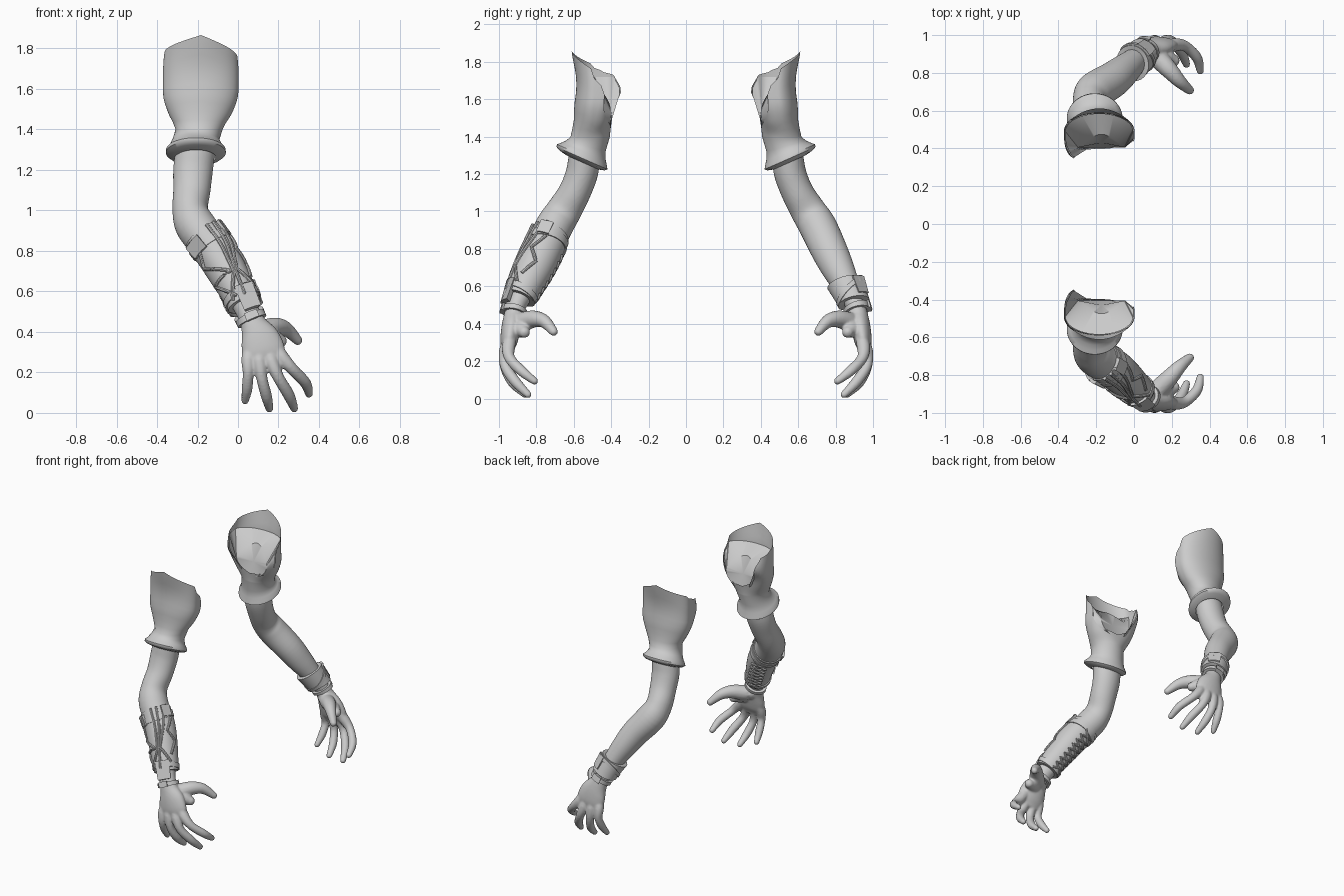
import bpy, bmesh, math
from mathutils import Vector

if "Cube" in bpy.data.objects:
    bpy.data.objects.remove(bpy.data.objects["Cube"])

grey = bpy.data.materials.new("plain_grey")
grey.use_nodes = True
grey.diffuse_color = (0.6, 0.6, 0.6, 1)
grey.node_tree.nodes["Principled BSDF"].inputs["Base Color"].default_value = (0.6, 0.6, 0.6, 1)

# Arm sections from shoulder to knuckles: x, y, z, half width, half depth
ARM = [(-.195, -.51, 1.42, .10, .085), (-.21, -.54, 1.3, .098, .085), (-.222, -.558, 1.2, .098, .086),
       (-.228, -.597, 1.1, .092, .086), (-.236, -.655, 1.0, .088, .094), (-.207, -.705, .92, .1, .1),
       (-.115, -.762, .8, .094, .097), (-.055, -.81, .7, .083, .088), (.0, -.86, .6, .068, .07),
       (.048, -.905, .5, .058, .052), (.075, -.922, .44, .064, .052), (.107, -.936, .37, .096, .052),
       (.128, -.948, .3, .106, .045), (.137, -.955, .255, .09, .03)]

# Digits and the web of the thumb: x, y, z, radius
DIGITS = [
    [(.06, -.935, .33, .03), (.05, -.958, .265, .034), (.05, -.965, .195, .027), (.045, -.93, .12, .027), (.035, -.885, .06, .019)],
    [(.10, -.935, .33, .03), (.105, -.963, .26, .036), (.118, -.967, .17, .028), (.14, -.925, .085, .028), (.155, -.858, .021, .02)],
    [(.14, -.935, .33, .03), (.163, -.963, .26, .036), (.2, -.966, .175, .029), (.25, -.912, .09, .029), (.278, -.845, .021, .02)],
    [(.17, -.93, .35, .03), (.212, -.948, .28, .036), (.27, -.942, .215, .029), (.333, -.88, .148, .028), (.351, -.81, .093, .02)],
    [(.08, -.91, .41, .045), (.135, -.868, .412, .052), (.19, -.812, .425, .046), (.24, -.757, .412, .036), (.295, -.708, .358, .024)],
    [(.12, -.92, .38, .045), (.17, -.885, .37, .045), (.21, -.865, .355, .032)]]


def sample(st, t):
    """Smooth spline through the stations, t counted in stations."""
    i = max(0, min(int(t), len(st) - 2))
    f = t - i
    p = [st[max(0, min(i + k, len(st) - 1))] for k in (-1, 0, 1, 2)]
    return [.5 * (2 * b + (c - a) * f + (2 * a - 5 * b + 4 * c - d) * f * f + (3 * b - a - 3 * c + d) * f ** 3)
            for a, b, c, d in zip(*p)]


def on_tube(st, t, ang, off=0.0):
    """Point on a tube: angle 0 is +x, 90 degrees is the outer side."""
    s = sample(st, t)
    e = .05
    tan = Vector(sample(st, min(t + e, len(st) - 1))[:3]) - Vector(sample(st, max(t - e, 0))[:3])
    tan.normalize()
    ref = Vector((1, 0, 0)) if abs(tan.x) < .8 else Vector((0, 0, 1))
    u = (ref - tan * ref.dot(tan)).normalized()
    v = tan.cross(u)
    return Vector(s[:3]) + u * math.cos(ang) * (s[3] + off) + v * math.sin(ang) * (s[-1] + off)


def angles(n):
    return [2 * math.pi * k / n for k in range(n)]


def loft(bm, rings, caps=True):
    vr = [[bm.verts.new(p) for p in r] for r in rings]
    n = len(vr[0])
    for r0, r1 in zip(vr, vr[1:]):
        for k in range(n):
            bm.faces.new((r0[k], r0[(k + 1) % n], r1[(k + 1) % n], r1[k]))
    if caps:
        bm.faces.new(vr[0][::-1])
        bm.faces.new(vr[-1])
    return vr


def finish(bm, name, side, smooth=40):
    """Place the mesh on one side: 1 keeps the front, -1 mirrors to the back."""
    for v in bm.verts:
        v.co.y *= side
    bmesh.ops.recalc_face_normals(bm, faces=bm.faces)
    me = bpy.data.meshes.new(name)
    bm.to_mesh(me)
    bm.free()
    me.materials.append(grey)
    ob = bpy.data.objects.new(name, me)
    bpy.context.scene.collection.objects.link(ob)
    bpy.ops.object.select_all(action='DESELECT')
    ob.select_set(True)
    bpy.context.view_layer.objects.active = ob
    bpy.ops.object.shade_smooth_by_angle(angle=math.radians(smooth))
    return ob


def skin(name, side):
    bm = bmesh.new()
    for st, n, steps in [(ARM, 32, 5)] + [(d, 14, 5) for d in DIGITS]:
        last = len(st) - 1
        rings = [[on_tube(st, i / steps, a) for a in angles(n)] for i in range(last * steps + 1)]
        # rounded end
        tip = Vector(st[-1][:3])
        tan = (tip - Vector(sample(st, last - .1)[:3])).normalized()
        for q in (.35, .7, .95):
            rings.append([tip + (p - tip) * math.sqrt(1 - q * q) + tan * q * st[-1][-1] for p in rings[last * steps]])
        loft(bm, rings)
    ob = finish(bm, name, side, 180)
    rm = ob.modifiers.new("blend", 'REMESH')
    rm.mode, rm.voxel_size, rm.use_smooth_shade = 'VOXEL', .0075, True
    sm = ob.modifiers.new("soften", 'SMOOTH')
    sm.factor, sm.iterations = .5, 4


def band(name, side, t0, t1, off0, off1, wave=0.0):
    """Closed band wrapped round the arm with square edges."""
    bm = bmesh.new()
    spans = max(2, int((t1 - t0) * 5))
    prof = [(t0, -.01)] + [(t0 + (t1 - t0) * i / spans, off0 + (off1 - off0) * i / spans) for i in range(spans + 1)] + [(t1, -.01)]
    loft(bm, [[on_tube(ARM, t + wave * math.sin(a), a, o) for a in angles(40)] for t, o in prof], False)
    finish(bm, name, side)


def cord(name, side, path, off, r):
    """Thin cord laid on the arm through (t, degrees) points."""
    bm = bmesh.new()
    pts = []
    for (t0, a0), (t1, a1) in zip(path, path[1:]):
        for k in range(6):
            f = k / 6
            t = t0 + (t1 - t0) * f
            pts.append((*on_tube(ARM, t, math.radians(a0 + (a1 - a0) * f), off + .006 * (t - 5)), r))
    t, a = path[-1]
    pts.append((*on_tube(ARM, t, math.radians(a), off + .006 * (t - 5)), r))
    loft(bm, [[on_tube(pts, i, a) for a in angles(8)] for i in range(len(pts))])
    finish(bm, name, side)


def patch(name, side, t0, t1, a0, a1, off, thick):
    """Curved raised plate on the arm."""
    bm = bmesh.new()
    ring = []
    for t, (b0, b1) in ((t0, (a0, a1)), (t1, (a1, a0))):
        ring += [(t, math.radians(b0 + (b1 - b0) * k / 6)) for k in range(7)]
    loft(bm, [[on_tube(ARM, t, a, o) for t, a in ring] for o in (off - .02, off + thick)])
    finish(bm, name, side)


# Sleeve body: x, y, z, half width, outer depth, inner depth
SLEEVE = [(-.192, -.515, 1.40, .116, .102, .108), (-.187, -.5, 1.48, .157, .1, .103), (-.185, -.495, 1.56, .184, .103, .115),
          (-.184, -.49, 1.64, .186, .098, .162), (-.184, -.49, 1.72, .185, .098, .145), (-.182, -.49, 1.86, .175, .122, .11)]
# Rim height by angle from the outer point, for each half
RIM = {1: [(0, 1.866), (80, 1.765), (92, 1.7), (108, 1.55), (130, 1.49), (180, 1.475)],
       -1: [(0, 1.866), (80, 1.79), (100, 1.745), (125, 1.73), (142, 1.66), (160, 1.52), (180, 1.475)]}


def rim(phi):
    table = RIM[1 if phi <= 180 else -1]
    d = phi if phi <= 180 else 360 - phi
    for (a, za), (b, zb) in zip(table, table[1:]):
        if d <= b:
            return za + (zb - za) * (d - a) / (b - a)


def wall(phi, z, shrink=1.0):
    i = next((k for k in range(len(SLEEVE) - 2) if z < SLEEVE[k + 1][2]), len(SLEEVE) - 2)
    f = (z - SLEEVE[i][2]) / (SLEEVE[i + 1][2] - SLEEVE[i][2])
    x, y, _, a, bo, bi = sample(SLEEVE, i + f)
    s, c = math.sin(math.radians(phi)), math.cos(math.radians(phi))
    if c < 0:
        power = 1 - .4 * min(1, max(0, (z - 1.4) / .15))
        s, c = math.copysign(abs(s) ** power, s), -abs(c) ** power
    return Vector((x + s * a * shrink, y - c * (bo if c > 0 else bi) * shrink, z))


def sleeve(name, side):
    phis = [k * 5 for k in range(72)]
    # flared lower lip, tilted with the arm: y, z, half width, half depth, tilt
    lip = [(-.553, 1.262, .098, .085, -.44), (-.555, 1.272, .132, .12, -.44), (-.556, 1.285, .148, .136, -.44),
           (-.556, 1.3, .147, .134, -.44), (-.548, 1.32, .13, .119, -.4), (-.535, 1.35, .116, .105, -.28)]
    rings = []
    for y, z, a, b, tilt in lip:
        rings.append([Vector((-.208 + a * math.sin(math.radians(p)), y - b * math.cos(math.radians(p)),
                              z - tilt * b * math.cos(math.radians(p)))) for p in phis])
    for i in range(11):
        rings.append([wall(p, 1.40 + (rim(p) - 1.40) * i / 10) for p in phis])
    bm = bmesh.new()
    loft(bm, rings, False)
    finish(bm, name, side, 50)
    # inner band from the wall to a pointed opening, closed by a sloping cap
    bm = bmesh.new()
    outer = [wall(p, min(rim(p) - .01, 1.72), .97) for p in phis]
    inner = []
    for p in phis:
        s, c = math.sin(math.radians(p)), math.cos(math.radians(p))
        inner.append(Vector((-.172 + .125 * s * (1 - .35 * max(c, 0)), -.405 - .07 * max(c, 0) ** 1.5, 1.56 + .11 * c)))
    edge = loft(bm, [outer, inner], False)[1]
    mid = bm.verts.new((-.172, -.43, 1.55))
    for k in range(len(edge)):
        bm.faces.new((edge[k], edge[(k + 1) % len(edge)], mid))
    finish(bm, name + "_lining", side, 40)


for side, label in ((1, "front"), (-1, "back")):
    skin(label + "_arm", side)
    sleeve(label + "_sleeve", side)

# Front arm: long bracer with ribs, plates and laces
band("bracer", 1, 5.4, 8.6, .006, .024)
band("bracer_top_strap", 1, 5.6, 5.85, .012, .014, .1)
band("bracer_lower_strap", 1, 8.25, 8.5, .029, .03, -.1)
band("wrist_strap", 1, 9.35, 9.8, .018, .016)
patch("wrist_buckle", 1, 9.3, 9.85, 65, 110, .018, .01)
patch("bracer_wrist_plate", 1, 8.1, 9.15, 45, 105, .026, .01)
patch("bracer_elbow_plate", 1, 5.5, 6.0, 115, 165, .012, .012)
patch("bracer_side_plate", 1, 5.4, 5.85, 5, 40, .012, .01)
RIBS = [[(5.4, 78), (6.3, 80), (7.5, 86), (8.5, 130)], [(5.4, 55), (6.3, 64), (7.5, 80), (8.5, 85)],
        [(5.4, 30), (6.3, 48), (7.4, 74), (8.2, 35)], [(5.9, 140), (6.6, 165), (7.4, 95)],
        [(7.4, 90), (7.5, 170), (8.4, 110)], [(5.9, 10), (6.5, 35), (7.1, 5), (7.8, 30)]]
for i, path in enumerate(RIBS):
    cord("bracer_rib_%d" % (i + 1), 1, path, .006, .009)
for flip in (-1, 1):
    zig = [(5.7 + .35 * k, 260 + flip * 28 * (-1) ** k) for k in range(9)]
    cord("bracer_lace_%s" % ("left" if flip > 0 else "right"), 1, zig, .006, .008)

# Back arm: short wrist cuff and strap
band("wrist_cuff", -1, 7.85, 8.85, .024, .03, .12)
band("wrist_cuff_band", -1, 9.15, 9.55, .02, .018)
patch("wrist_cuff_plate", -1, 8.0, 8.75, 30, 80, .028, .01)
patch("wrist_cuff_buckle", -1, 9.1, 9.6, 70, 115, .02, .01)
band("wrist_cuff_strap", -1, 8.3, 8.5, .034, .034, -.3)
